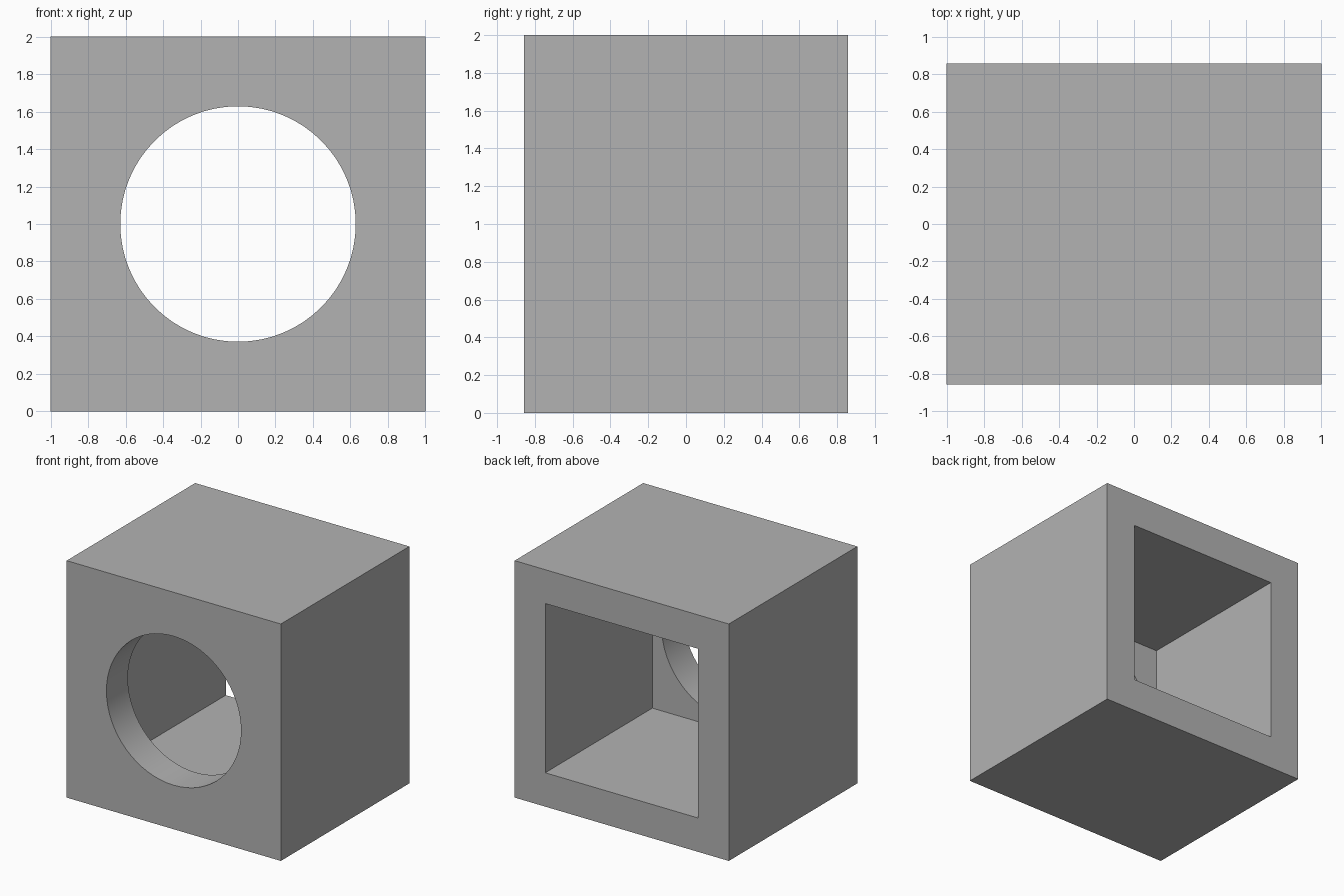
import bpy
import math

old = bpy.data.objects.get("Cube")
if old:
    bpy.data.objects.remove(old, do_unlink=True)

UNIT = 2 / 7            # wall thickness
DEPTH = 6 * UNIT
BACK = DEPTH / 2

# Single grey material
grey = bpy.data.materials.new("plain_grey")
grey.use_nodes = True
colour = (0.45, 0.45, 0.45, 1)
grey.diffuse_color = colour
grey.node_tree.nodes["Principled BSDF"].inputs["Base Color"].default_value = colour


def block(name, size, location):
    bpy.ops.mesh.primitive_cube_add(size=1, location=location)
    obj = bpy.context.object
    obj.name = name
    obj.scale = size
    bpy.ops.object.transform_apply(location=False, rotation=False, scale=True)
    obj.data.materials.append(grey)
    return obj


def cut(target, cutter):
    cutter.hide_render = True
    mod = target.modifiers.new(cutter.name, "BOOLEAN")
    mod.operation = "DIFFERENCE"
    mod.solver = "EXACT"
    mod.object = cutter
    bpy.context.view_layer.objects.active = target
    bpy.ops.object.modifier_apply(modifier=mod.name)
    bpy.data.objects.remove(cutter, do_unlink=True)


# Outer box
housing = block("box_housing", (2, DEPTH, 2), (0, 0, 1))

# Square cavity, open at the back
overshoot = 0.2
length = 5 * UNIT + overshoot
cavity = block("cavity_cutter", (5 * UNIT, length, 5 * UNIT),
               (0, BACK + overshoot - length / 2, 1))
cut(housing, cavity)

# Round opening through the front wall
bpy.ops.mesh.primitive_cylinder_add(vertices=64, radius=2.2 * UNIT, depth=2 * UNIT,
                                    location=(0, -BACK + UNIT / 2, 1),
                                    rotation=(math.pi / 2, 0, 0))
bore = bpy.context.object
bore.name = "round_opening_cutter"
bore.data.materials.append(grey)
cut(housing, bore)

# Smooth bore with sharp box edges
bpy.ops.object.select_all(action="DESELECT")
housing.select_set(True)
bpy.context.view_layer.objects.active = housing
bpy.ops.object.shade_smooth_by_angle(angle=math.radians(30))
